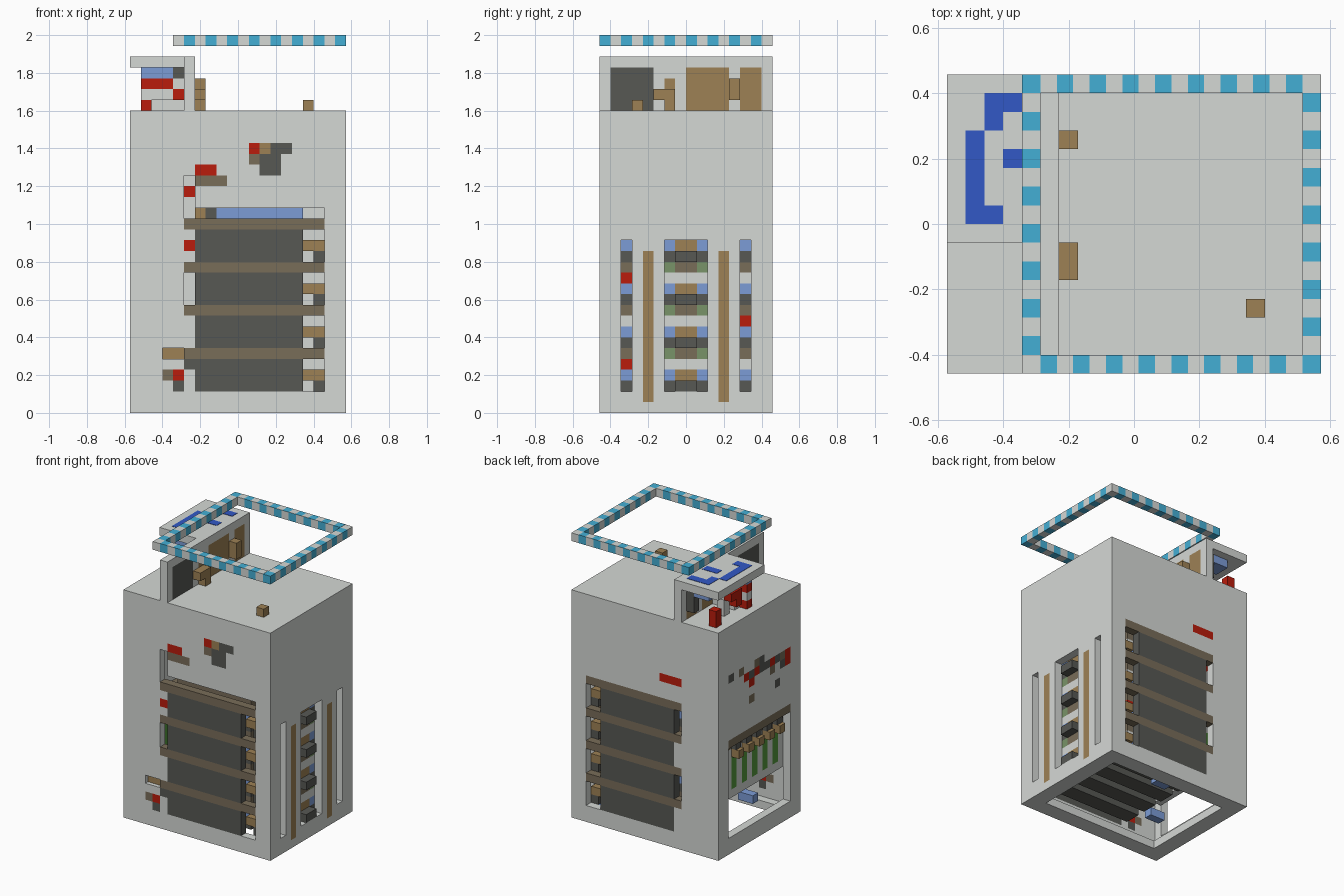
import bpy, bmesh
from mathutils import Vector

if "Cube" in bpy.data.objects:
    bpy.data.objects.remove(bpy.data.objects["Cube"])

U = 2 / 35                      # one block
ORIGIN = Vector((-10 * U, -8 * U, 0))


def srgb(v):
    v /= 255
    return ((v + 0.055) / 1.055) ** 2.4 if v > 0.04 else v / 12.92


PALETTE = {
    "grey": (213, 216, 213), "tan": (157, 129, 85), "brown": (121, 109, 89),
    "dark": (87, 88, 84), "pale_blue": (124, 156, 214), "red": (186, 28, 12),
    "cyan": (68, 175, 213), "pale_green": (120, 148, 104), "green": (84, 152, 60),
    "deep_blue": (50, 88, 198)}
NAMES = list(PALETTE)
MATS = []
for n, c in PALETTE.items():
    m = bpy.data.materials.new(n)
    m.use_nodes = True
    col = tuple(srgb(v) for v in c) + (1,)
    m.diffuse_color = col
    bsdf = m.node_tree.nodes["Principled BSDF"]
    bsdf.inputs["Base Color"].default_value = col
    bsdf.inputs["Roughness"].default_value = 0.9
    MATS.append(m)


def finish(name, bm):
    me = bpy.data.meshes.new(name)
    bm.to_mesh(me)
    bm.free()
    for m in MATS:
        me.materials.append(m)
    ob = bpy.data.objects.new(name, me)
    bpy.context.collection.objects.link(ob)


def box(name, x, y, z, colour):
    """Plain box from three (low, high) ranges in block units."""
    bm = bmesh.new()
    bmesh.ops.create_cube(bm, size=1)
    for v in bm.verts:
        v.co = ORIGIN + U * Vector([r[0] + (c + 0.5) * (r[1] - r[0]) for r, c in zip((x, y, z), v.co)])
    for f in bm.faces:
        f.material_index = NAMES.index(colour)
    finish(name, bm)


class Blocks:
    """Grid of blocks that can be filled, carved and coloured by range."""
    def __init__(self):
        self.cells = {}

    def span(self, x, y, z):
        return [(i, j, k) for i in range(*x) for j in range(*y) for k in range(*z)]

    def fill(self, x, y, z, colour="grey"):
        for c in self.span(x, y, z):
            self.cells[c] = colour

    def carve(self, x, y, z):
        for c in self.span(x, y, z):
            self.cells.pop(c, None)

    def paint(self, x, y, z, colour):
        for c in self.span(x, y, z):
            if c in self.cells:
                self.cells[c] = colour

    def build(self, name):
        bm = bmesh.new()
        made = {}
        for c, colour in self.cells.items():
            for axis in range(3):
                for side in (0, 1):
                    near = list(c)
                    near[axis] += side * 2 - 1
                    if tuple(near) in self.cells:
                        continue
                    loop = []
                    for a, b in ((0, 0), (1, 0), (1, 1), (0, 1)):
                        p = list(c)
                        p[axis] += side
                        p[(axis + 1) % 3] += a
                        p[(axis + 2) % 3] += b
                        p = tuple(p)
                        if p not in made:
                            made[p] = bm.verts.new(ORIGIN + U * Vector(p))
                        loop.append(made[p])
                    f = bm.faces.new(loop if side else loop[::-1])
                    f.material_index = NAMES.index(colour)
        finish(name, bm)


FRONT, BACK, RIGHT, LEFT = (0, 1), (15, 16), (0, 1), (19, 20)

# Hollow cabinet, open underneath
body = Blocks()
body.fill((0, 20), (0, 16), (0, 28))
body.carve((1, 19), (1, 15), (1, 27))
body.carve((2, 18), (2, 14), (0, 1))

# Panels, shelf edges and slots on the front and back
for wall in (FRONT, BACK):
    body.paint((6, 16), wall, (2, 18), "dark")
    for z in range(2, 18, 4):
        body.carve((16, 18), wall, (z, z + 3))
        body.paint((5, 18), wall, (z + 3, z + 4), "brown")
body.carve((5, 6), FRONT, (10, 13))
body.carve((5, 6), FRONT, (18, 22))
body.carve((5, 18), FRONT, (18, 19))
body.carve((3, 5), FRONT, (5, 6))
for z in (6, 14):
    body.carve((5, 6), BACK, (z, z + 3))

# Small painted marks on the front and back
for x, z, colour in (
        ((5, 6), (15, 16), "red"), ((5, 9), (21, 22), "brown"), ((6, 8), (22, 23), "red"),
        ((5, 6), (20, 21), "red"),
        ((11, 12), (24, 25), "red"), ((11, 12), (23, 24), "brown"), ((12, 13), (24, 25), "tan"),
        ((13, 15), (24, 25), "dark"), ((12, 14), (22, 24), "dark"), ((4, 5), (3, 4), "red"),
        ((3, 4), (3, 4), "brown"), ((4, 5), (2, 3), "dark"), ((5, 6), (4, 5), "dark")):
    body.paint(x, FRONT, z, colour)
body.paint((5, 8), BACK, (20, 21), "red")

# Slits, window and painted strips on the left wall
for y in (2, 13):
    body.carve(LEFT, (y, y + 1), (2, 16))
body.carve(LEFT, (6, 10), (2, 16))
for y in (4, 11):
    body.paint(LEFT, (y, y + 1), (1, 15), "tan")

# Opening, beam and speckled pattern on the right wall
body.carve(RIGHT, (2, 14), (2, 13))
body.paint(RIGHT, (2, 14), (13, 14), "brown")
for y, z, colour in ((13, 21, "dark"), (11, 21, "brown"), (10, 20, "red"), (9, 19, "red"),
                     (9, 20, "dark"), (8, 21, "brown"), (8, 20, "red"), (9, 17, "brown"),
                     (7, 20, "dark"), (6, 20, "dark"), (5, 20, "red"), (5, 19, "brown"),
                     (4, 17, "dark"), (4, 20, "dark"), (3, 20, "brown"), (2, 20, "red"),
                     (2, 19, "red"), (3, 19, "dark"), (7, 21, "dark")):
    body.paint(RIGHT, (y, y + 1), (z, z + 1), colour)

# Recessed dispenser panel behind the right opening
body.fill((1, 2), (2, 14), (6, 14))
body.paint((1, 2), (2, 14), (12, 14), "brown")
taps = range(3, 12, 2)
for y in taps:
    body.paint((1, 2), (y, y + 1), (7, 11), "green")
body.build("cabinet_body")
for n, y in enumerate(taps):
    box(f"tap_{n}", (0, 1), (y, y + 1), (11, 12), "tan")
    box(f"tap_neck_{n}", (0.4, 1), (y, y + 1), (12, 13), "dark")

# Layered storage core
core = Blocks()
LAYERS = ("dark", "pale_blue", "grey", "brown")
for z in range(3, 18):
    core.fill((6, 16), (2, 14), (z, z + 1), LAYERS[(z - 2) % 4])
for y in (2, 3, 5, 6, 8, 9, 11, 12, 13):
    core.fill((6, 16), (y, y + 1), (2, 3), "dark")
# layer order seen through the slits
for z in range(2, 16):
    core.paint((15, 16), (2, 14), (z, z + 1), ("dark", "pale_blue", "grey", "brown")[(z - 2) % 4])
for y, z in ((2, 12), (2, 4), (13, 8)):
    core.paint((15, 16), (y, y + 1), (z, z + 1), "red")
core.fill((8, 16), (2, 14), (18, 19), "pale_blue")
core.fill((7, 8), (2, 14), (18, 19), "dark")
core.fill((6, 7), (2, 14), (18, 19), "tan")
core.fill((16, 18), (5, 11), (18, 19))
# niche walls beside the window
for y in (5, 10):
    core.fill((16, 19), (y, y + 1), (2, 18))
core.build("storage_core")

# Blue trim inside the base
box("base_trim_back", (2, 19), (13.5, 15), (1, 2), "pale_blue")
box("base_trim_left", (17.5, 19), (2, 13.5), (1, 2), "pale_blue")
box("base_block", (8, 10), (11, 13), (1.5, 2), "pale_blue")
box("base_pipe", (3, 5), (4, 5), (2, 3), "pale_blue")

# Stacks seen through the left window, and handles in the slots
stack = Blocks()
for z in range(2, 16):
    step = (z - 2) % 4
    reach = 19 if step else 20
    stack.fill((18, reach), (7, 9), (z, z + 1), ("dark", "tan", "grey", "brown")[step])
    for y in (6, 9):
        stack.fill((18, 19), (y, y + 1), (z, z + 1), ("dark", "pale_blue", "grey", "pale_green")[step])
stack.build("window_stack")
for side, y in (("front", 1), ("back", 14)):
    for n, z in enumerate(range(2, 18, 4)):
        box(f"{side}_handle_{n}", (16, 18), (y, y + 1), (z + 1, z + 2), "tan")
        box(f"{side}_handle_foot_{n}", (17, 18), (y, y + 1), (z, z + 1), "dark")
box("notch_back", (3, 5), (0.5, 1), (5, 6), "tan")

# Roof wall with painted doors, and canopy with a painted path
roof = Blocks()
roof.fill((5, 6), (0, 16), (28, 33))
for y, z, colour in (((1, 5), (28, 32), "dark"), ((8, 12), (28, 32), "tan"),
                     ((13, 15), (28, 32), "tan"), ((6, 7), (28, 31), "tan")):
    roof.paint((5, 6), y, z, colour)
roof.build("roof_wall")
canopy = Blocks()
canopy.fill((0, 5), (7, 16), (32, 33))
canopy.build("canopy")
for n, (x, y) in enumerate((((1, 2), (8, 13)), ((2, 3), (8, 9)), ((2, 3), (13, 15)),
                            ((3, 5), (14, 15)), ((3, 5), (11, 12)))):
    box(f"canopy_mark_{n}", x, y, (33, 33.04), "deep_blue")

# Goods under the canopy
for n, (x, y, z, colour) in enumerate((
        ((1, 4), (8, 9), (31, 32), "pale_blue"), ((1, 4), (8, 9), (30, 31), "red"),
        ((1, 4), (8, 9), (29, 30), "grey"), ((1, 2), (8, 9), (28, 29), "red"),
        ((4, 5), (8, 9), (31, 32), "dark"), ((4, 5), (8, 9), (30, 31), "grey"),
        ((4, 5), (8, 9), (29, 30), "red"), ((2, 5), (9, 10), (28, 29), "grey"),
        ((1, 2), (14, 15), (28, 30), "red"),
        ((1, 2), (10, 12), (30, 31), "red"), ((2, 3), (11, 12), (28, 30), "grey"),
        ((1, 2), (10, 11), (29, 30), "red"), ((4, 5), (14, 15), (29, 32), "dark"),
        ((2, 4), (13, 15), (31, 32), "pale_blue"))):
    box(f"canopy_goods_{n}", x, y, z, colour)

# Blocks on the roof
box("roof_block", (16, 17), (3, 4), (28, 29), "tan")
box("low_handle", (6, 7), (5, 7), (29, 30), "tan")
box("low_handle_foot", (6, 7), (6, 7), (28, 29), "tan")
box("tall_handle", (6, 7), (12, 13), (29, 31), "tan")

# Striped floating ring
ring = Blocks()
ring.fill((4, 20), (0, 16), (34, 35))
ring.carve((5, 19), (1, 15), (34, 35))
for i, j, k in list(ring.cells):
    if (i + j) % 2:
        ring.cells[i, j, k] = "cyan"
ring.build("striped_ring")
for name, y, first in (("front", 0, 0), ("back", 15, 1)):
    for n in range(16):
        x = 5 + n * 14 / 16
        box(f"{name}_ring_stripe_{n}", (x, x + 14 / 16), (y, y + 1), (35, 35.02),
            "grey" if (n + first) % 2 else "cyan")
